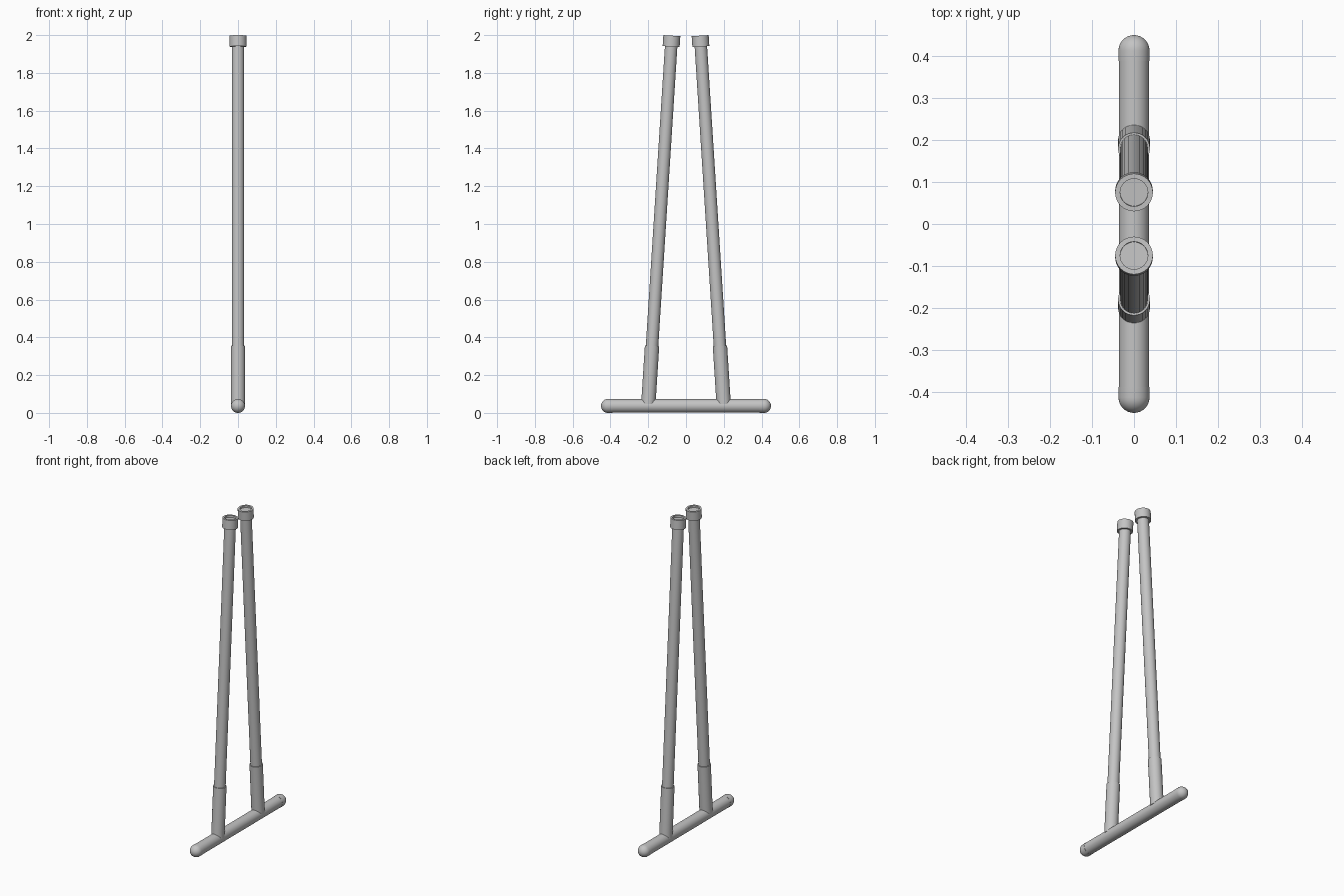
import bpy, bmesh, math
from mathutils import Vector, Matrix

cube = bpy.data.objects.get("Cube")
if cube:
    bpy.data.objects.remove(cube, do_unlink=True)

metal = bpy.data.materials.new("grey metal")
GREY = (0.55, 0.55, 0.55, 1.0)
metal.diffuse_color = GREY
metal.use_nodes = True
metal.node_tree.nodes["Principled BSDF"].inputs["Base Color"].default_value = GREY


def lathe(name, profile, origin, direction, segments=32):
    """Spin a (radius, distance) profile around an axis starting at origin."""
    bm = bmesh.new()
    verts = [bm.verts.new((r, 0, h)) for r, h in profile]
    edges = [bm.edges.new(pair) for pair in zip(verts, verts[1:])]
    bmesh.ops.spin(bm, geom=verts + edges, cent=(0, 0, 0), axis=(0, 0, 1),
                   angle=2 * math.pi, steps=segments, use_duplicate=False)
    bmesh.ops.remove_doubles(bm, verts=bm.verts, dist=1e-5)
    bmesh.ops.recalc_face_normals(bm, faces=bm.faces)
    turn = Vector((0, 0, 1)).rotation_difference(direction).to_matrix().to_4x4()
    bm.transform(Matrix.Translation(origin) @ turn)
    mesh = bpy.data.meshes.new(name)
    bm.to_mesh(mesh)
    bm.free()
    mesh.materials.append(metal)
    obj = bpy.data.objects.new(name, mesh)
    bpy.context.collection.objects.link(obj)
    bpy.ops.object.select_all(action="DESELECT")
    obj.select_set(True)
    bpy.context.view_layer.objects.active = obj
    bpy.ops.object.shade_smooth_by_angle(angle=math.radians(35))


BAR_Z = 0.037
BAR_R = 0.036

# Horizontal foot bar
lathe("foot_bar", [(0, -0.40), (BAR_R, -0.40), (BAR_R, 0.40), (0, 0.40)],
      Vector((0, 0, BAR_Z)), Vector((0, 1, 0)))

for side, s in (("front", -1), ("back", 1)):
    # Rounded end cap on the foot bar
    cap_r = 0.037
    dome = [(cap_r * math.cos(a), 0.413 + cap_r * math.sin(a))
            for a in (i * math.pi / 16 for i in range(8))]
    lathe(side + "_end_cap", [(0, 0.388), (cap_r, 0.388)] + dome + [(0, 0.45)],
          Vector((0, 0, BAR_Z)), Vector((0, s, 0)))

    # Leaning leg: sleeve, long tube and open collar share one axis
    foot = Vector((0, s * 0.20, BAR_Z))
    axis = Vector((0, s * 0.075, 1.997)) - foot
    length = axis.length
    axis.normalize()
    lathe(side + "_sleeve", [(0, 0.01), (0.038, 0.01), (0.038, 0.318), (0, 0.318)],
          foot, axis)
    lathe(side + "_leg_tube", [(0, 0.2), (0.033, 0.2), (0.033, length - 0.012),
                               (0, length - 0.012)], foot, axis)
    lathe(side + "_collar", [(0.033, length - 0.058), (0.045, length - 0.058),
                             (0.045, length), (0.033, length),
                             (0.033, length - 0.058)], foot, axis)
